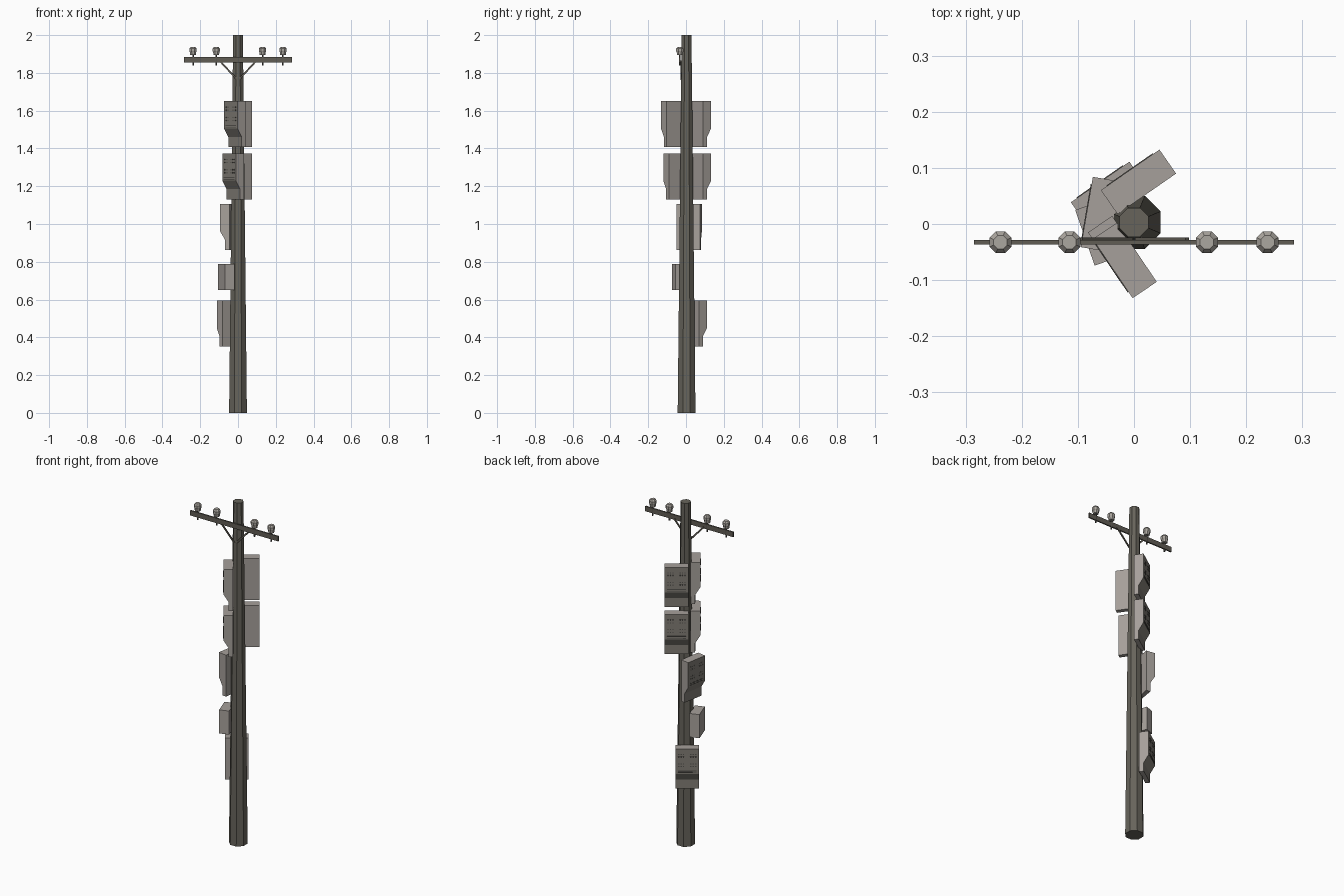
import bpy, bmesh, math
from mathutils import Matrix, Vector

if "Cube" in bpy.data.objects:
    bpy.data.objects.remove(bpy.data.objects["Cube"])


def material(name, rgb):
    m = bpy.data.materials.new(name)
    m.diffuse_color = (*rgb, 1)
    m.use_nodes = True
    m.node_tree.nodes["Principled BSDF"].inputs["Base Color"].default_value = m.diffuse_color
    return m


WOOD = material("weathered wood", (0.135, 0.127, 0.105))
ARM = material("dark arm wood", (0.12, 0.11, 0.09))
CASE = material("pale grey casing", (0.38, 0.35, 0.325))
PANEL = material("mid grey panel", (0.22, 0.205, 0.18))
FITTING = material("dark fitting", (0.09, 0.085, 0.075))
CERAMIC = material("ceramic", (0.41, 0.385, 0.35))

PY = 0.003      # pole centre in y
ARM_Y = -0.0325


def finish(bm, name, mats, matrix=Matrix()):
    bmesh.ops.recalc_face_normals(bm, faces=bm.faces)
    me = bpy.data.meshes.new(name)
    bm.to_mesh(me)
    bm.free()
    for m in mats:
        me.materials.append(m)
    ob = bpy.data.objects.new(name, me)
    ob.matrix_world = matrix
    bpy.context.collection.objects.link(ob)
    return ob


def add_box(bm, centre, size, rot=Matrix()):
    mat = Matrix.Translation(centre) @ rot @ Matrix.Diagonal((*size, 1))
    bmesh.ops.create_cube(bm, size=1, matrix=mat)


def add_lathe(bm, profile, sides, x=0, y=0):
    """Closed flat-sided solid of revolution from (radius, z) pairs."""
    rings = []
    for r, z in profile:
        rings.append([bm.verts.new((x + r * math.cos((i + 0.5) * math.tau / sides),
                                    y + r * math.sin((i + 0.5) * math.tau / sides), z))
                      for i in range(sides)])
    for a, b in zip(rings, rings[1:]):
        for i in range(sides):
            j = (i + 1) % sides
            bm.faces.new((a[i], a[j], b[j], b[i]))
    bm.faces.new(rings[0][::-1])
    bm.faces.new(rings[-1])


def placement(centre, normal, top):
    """Local -y looks along the given normal; local z = 0 is the top."""
    a = math.atan2(normal[0], -normal[1])
    return Matrix.Translation((*centre, top)) @ Matrix.Rotation(a, 4, 'Z')


# tapered pole
bm = bmesh.new()
add_lathe(bm, [(0.051, 0), (0.028, 2.0)], 8, 0, PY)
finish(bm, "pole", [WOOD])

# crossarm plank
bm = bmesh.new()
add_box(bm, (0, ARM_Y, 1.869), (0.57, 0.008, 0.029))
finish(bm, "crossarm", [ARM])

# diagonal braces
bm = bmesh.new()
for s in (-1, 1):
    a, b = Vector((s * 0.095, -0.0262, 1.862)), Vector((s * 0.005, -0.0262, 1.765))
    d = b - a
    add_box(bm, (a + b) / 2, (d.length, 0.005, 0.009),
            Matrix.Rotation(-math.atan2(d.z, d.x), 4, 'Y'))
finish(bm, "braces", [ARM])

# insulators on pins
for n, x in enumerate((-0.238, -0.115, 0.13, 0.238)):
    bm = bmesh.new()
    add_lathe(bm, [(0.0045, 1.84), (0.0045, 1.897)], 6, x, ARM_Y)
    finish(bm, f"insulator_pin_{n}", [FITTING])
    bm = bmesh.new()
    add_lathe(bm, [(0.016, 1.894), (0.018, 1.91), (0.021, 1.914),
                   (0.021, 1.928), (0.013, 1.938)], 8, x, ARM_Y)
    finish(bm, f"insulator_{n}", [CERAMIC])


def equipment_box(name, centre, normal, top):
    W, D = 0.127, 0.052
    frame = placement(centre, normal, top)
    # side profile: deep upper part, sloping in to a thin foot
    prof = [(D / 2, 0), (-D / 2, 0), (-D / 2, -0.145), (0.001, -0.19),
            (0.001, -0.243), (D / 2, -0.243)]
    bm = bmesh.new()
    face = bm.faces.new([bm.verts.new((-W / 2, y, z)) for y, z in prof])
    ext = bmesh.ops.extrude_face_region(bm, geom=[face])
    bmesh.ops.translate(bm, vec=(W, 0, 0),
                        verts=[v for v in ext["geom"] if isinstance(v, bmesh.types.BMVert)])
    bmesh.ops.recalc_face_normals(bm, faces=bm.faces)
    for f in bm.faces:
        f.material_index = 1 if f.normal.y < -0.5 else 0
    finish(bm, name, [CASE, PANEL], frame)
    # four groups of studs, with a slotted vent beneath
    bm = bmesh.new()
    for gx in (-0.032, 0.032):
        for gz in (-0.04, -0.095):
            for i in (-1, 0, 1):
                for j in (-1, 1):
                    add_box(bm, (gx + i * 0.013, -D / 2, gz + j * 0.008),
                            (0.006, 0.003, 0.006))
    for k in range(2):
        add_box(bm, (0, -D / 2, -0.128 - k * 0.01), (0.1, 0.003, 0.004))
    finish(bm, name + "_fittings", [FITTING], frame)


# equipment boxes clamped round the pole
equipment_box("top_back_box", (0.008, 0.075), (-0.57, 0.82), 1.65)
equipment_box("top_front_box", (-0.0165, -0.065), (-0.83, -0.56), 1.65)
equipment_box("upper_back_box", (0.008, 0.075), (-0.57, 0.82), 1.374)
equipment_box("upper_front_box", (-0.025, -0.053), (-0.83, -0.56), 1.374)
equipment_box("middle_box", (-0.0585, 0.017), (-0.985, 0.17), 1.106)
equipment_box("lower_box", (-0.0455, 0.0535), (-0.57, 0.82), 0.594)

# small plain box
bm = bmesh.new()
add_box(bm, (0, 0, -0.069), (0.105, 0.055, 0.138))
finish(bm, "small_box", [CASE], placement((-0.0615, -0.0155), (-0.94, -0.33), 0.788))
